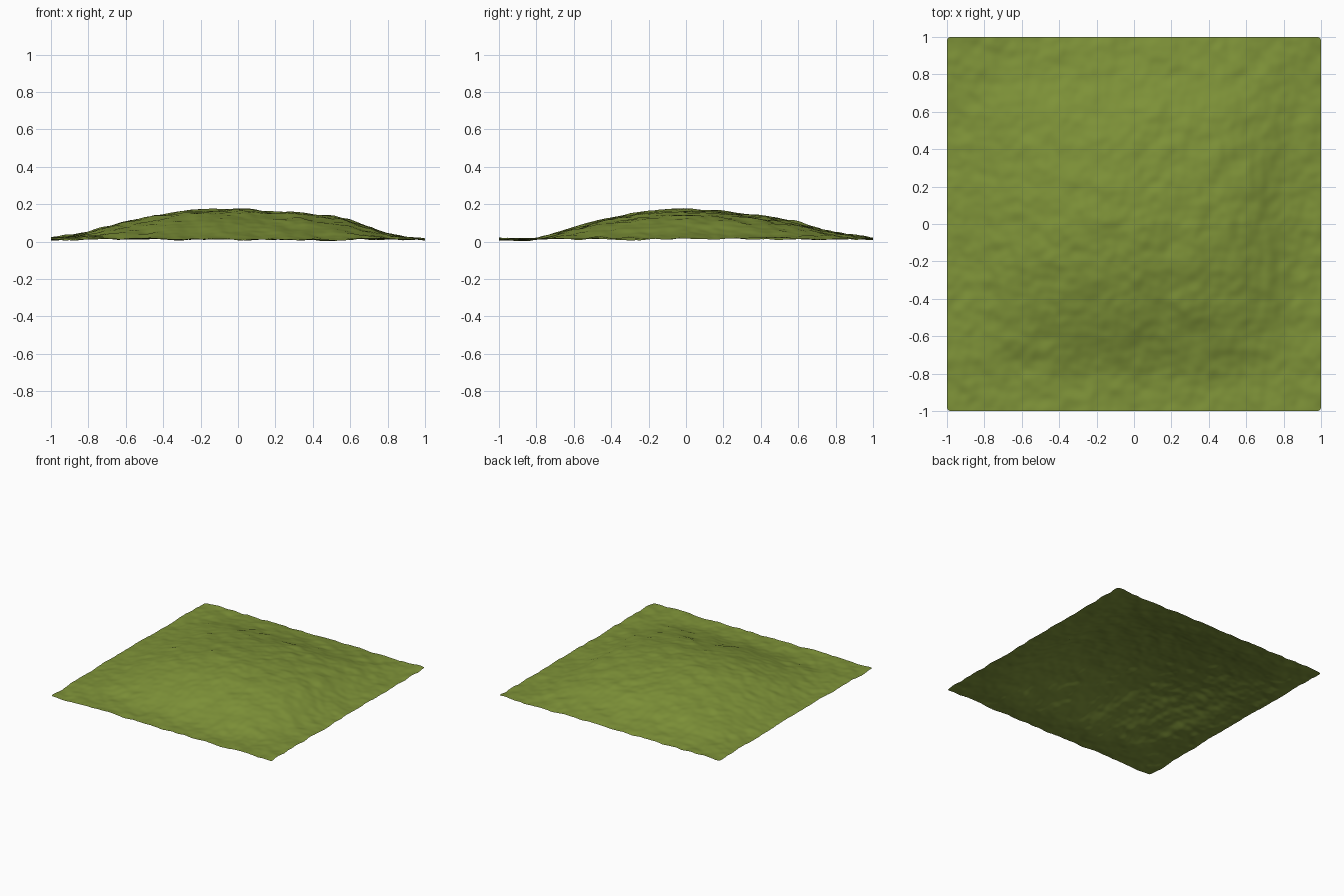
import bpy, bmesh, math
from mathutils import Vector, noise

if "Cube" in bpy.data.objects:
    bpy.data.objects.remove(bpy.data.objects["Cube"])

N = 170          # grid cells per side
R = 0.02         # corner rounding
# hill profiles at 0.2 steps from -1 to 1
ALONG_X = [.06, .27, .6, .8, .95, .99, .91, .84, .62, .19, .0]
ALONG_Y = [.0, .04, .37, .71, .93, 1.0, .93, .77, .57, .22, .03]


def profile(t, k):
    """Smooth curve through evenly spaced heights."""
    s = (t + 1) * 5
    i = min(max(int(s), 0), 9)
    u = s - i
    a, b, c, d = k[max(i - 1, 0)], k[i], k[i + 1], k[min(i + 2, 10)]
    return b + 0.5 * u * (c - a + u * (2*a - 5*b + 4*c - d + u * (3*(b - c) + d - a)))


def height(x, y):
    hill = 0.163 * profile(x, ALONG_X) * profile(y, ALONG_Y)
    p = Vector((x + 3.1, y + 5.7, 0.37))
    lumps = 0.010 * noise.noise(p * 9) + 0.004 * noise.noise(p * 19)
    swell = 0.004 * noise.noise(p * 3.5)
    return 0.015 + hill + lumps + swell


# grassy hill sheet
bm = bmesh.new()
bmesh.ops.create_grid(bm, x_segments=N, y_segments=N, size=1)
for v in bm.verts:
    x, y = v.co.x, v.co.y
    dx, dy = abs(x) - (1 - R), abs(y) - (1 - R)
    if dx > 0 and dy > 0:                      # round the four corners
        f = max(dx, dy) / math.hypot(dx, dy)
        x = math.copysign(1 - R + dx * f, x)
        y = math.copysign(1 - R + dy * f, y)
    v.co = (x, y, height(x, y))
low = min(v.co.z for v in bm.verts)
for v in bm.verts:
    v.co.z -= low - 0.002
for f in bm.faces:
    f.smooth = True

mesh = bpy.data.meshes.new("grassy_hill")
bm.to_mesh(mesh)
bm.free()
hill = bpy.data.objects.new("grassy_hill", mesh)
bpy.context.collection.objects.link(hill)

grass = bpy.data.materials.new("grass green")
grass.diffuse_color = (0.21, 0.29, 0.04, 1)
grass.use_nodes = True
grass.node_tree.nodes["Principled BSDF"].inputs["Base Color"].default_value = grass.diffuse_color
mesh.materials.append(grass)
